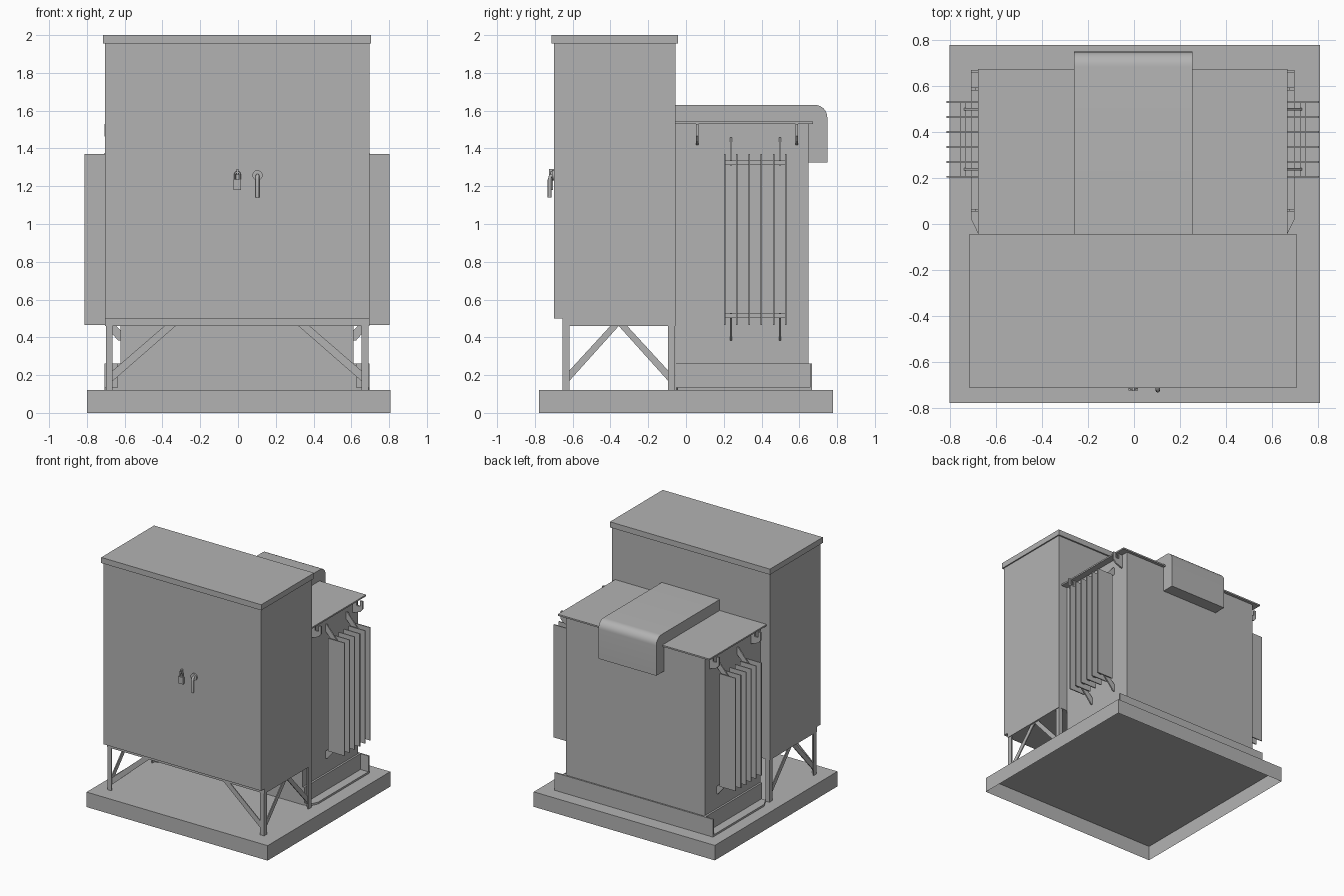
import bpy, bmesh, math
from mathutils import Vector

cube = bpy.data.objects.get("Cube")
if cube:
    bpy.data.objects.remove(cube, do_unlink=True)

grey = bpy.data.materials.new("light_grey_paint")
grey.use_nodes = True
grey.diffuse_color = (0.45, 0.45, 0.45, 1)
grey.node_tree.nodes["Principled BSDF"].inputs["Base Color"].default_value = (0.45, 0.45, 0.45, 1)

CX = -0.005  # mirror plane of the equipment on the plinth


def finish(name, bm, smooth=False):
    bmesh.ops.recalc_face_normals(bm, faces=bm.faces)
    mesh = bpy.data.meshes.new(name)
    bm.to_mesh(mesh)
    bm.free()
    mesh.materials.append(grey)
    ob = bpy.data.objects.new(name, mesh)
    bpy.context.collection.objects.link(ob)
    if smooth:
        bpy.ops.object.select_all(action='DESELECT')
        ob.select_set(True)
        bpy.context.view_layer.objects.active = ob
        bpy.ops.object.shade_smooth_by_angle(angle=math.radians(35))
    return ob


def prism(name, pts, axis, a, b, smooth=False):
    """Extrude a 2D profile along an axis from a to b."""
    def place(p, t):
        return {'x': (t, *p), 'y': (p[0], t, p[1]), 'z': (*p, t)}[axis]
    bm = bmesh.new()
    face = bm.faces.new([bm.verts.new(place(p, a)) for p in pts])
    new = bmesh.ops.extrude_face_region(bm, geom=[face])["geom"]
    shift = Vector(place((0, 0), b - a))
    bmesh.ops.translate(bm, vec=shift, verts=[v for v in new if isinstance(v, bmesh.types.BMVert)])
    return finish(name, bm, smooth)


def box(name, x, y, z):
    return prism(name, [(x[0], y[0]), (x[1], y[0]), (x[1], y[1]), (x[0], y[1])], 'z', *z)


def tube(name, pts, radius):
    """Round rod along a path."""
    cu = bpy.data.curves.new(name, 'CURVE')
    cu.dimensions = '3D'
    cu.bevel_depth, cu.bevel_resolution, cu.use_fill_caps = radius, 2, True
    sp = cu.splines.new('POLY')
    sp.points.add(len(pts) - 1)
    for p, co in zip(sp.points, pts):
        p.co = (*co, 1)
    cu.materials.append(grey)
    ob = bpy.data.objects.new(name, cu)
    bpy.context.collection.objects.link(ob)


def span(s, a, b):
    """Mirrored x range, lowest first."""
    return sorted((CX + s * a, CX + s * b))


# Plinth: a shallow tray, open underneath
plinth = box("plinth", (-0.8, 0.807), (-0.777, 0.777), (0, 0.12))
bm = bmesh.new()
bm.from_mesh(plinth.data)
bm.faces.ensure_lookup_table()
bmesh.ops.delete(bm, geom=[f for f in bm.faces if f.normal.z < -0.5], context='FACES')
bm.to_mesh(plinth.data)
bm.free()

# Cabinet with door panel and lid
box("cabinet_body", span(1, -0.7, 0.7), (-0.655, -0.055), (0.46, 1.955))
box("cabinet_door", span(1, -0.7, 0.7), (-0.7, -0.655), (0.5, 1.955))
box("cabinet_lid", span(1, -0.71, 0.71), (-0.712, -0.043), (1.955, 2.0))

# Angle-section legs and diagonal braces
T = 0.008
for s, side in ((1, "left"), (-1, "right")):
    for end, y, d in (("front", -0.655, 1), ("rear", -0.057, -1)):
        x = CX + s * 0.695
        pts = [(x, y), (x - s * 0.035, y), (x - s * 0.035, y + d * T),
               (x - s * T, y + d * T), (x - s * T, y + d * 0.037), (x, y + d * 0.037)]
        prism(f"{end}_leg_{side}", pts, 'z', 0.12, 0.46)
        # brace across the front or back
        pts = [(CX + s * a, z) for a, z in ((0.68, 0.15), (0.68, 0.205), (0.385, 0.46), (0.325, 0.46))]
        if end == "front":
            prism(f"front_brace_{side}", pts, 'y', y + d * T, y + d * 2 * T)
        # brace along the side, meeting the other at the middle
        m = -0.356
        e = y + d * 0.02
        pts = [(e, 0.15), (e, 0.205), (m - d * 0.045, 0.46), (m, 0.46)]
        prism(f"side_brace_{end}_{side}", pts, 'x', x - s * T, x - s * 2 * T)

# Tank with thin cover
box("tank", span(1, -0.617, 0.617), (-0.055, 0.648), (0.12, 1.53))
box("tank_cover", span(1, -0.672, 0.672), (-0.055, 0.672), (1.53, 1.542))

# Tank base: back plate, side plates and bottom flanges
box("base_back_plate", span(1, -0.702, 0.702), (0.657, 0.668), (0.12, 0.262))
for s, side in ((1, "left"), (-1, "right")):
    box(f"base_side_plate_{side}", span(s, 0.615, 0.632), (-0.055, 0.66), (0.12, 0.262))
    pts = [(CX + s * a, y) for a, y in ((0.6, -0.055), (0.67, -0.045), (0.702, 0.02), (0.702, 0.66), (0.6, 0.66))]
    prism(f"base_flange_{side}", pts, 'z', 0.12, 0.135)

# Rounded cable hood over the cover and down the back
R = 0.065
arc = [(0.748 - R + R * math.sin(t), 1.63 - R + R * math.cos(t))
       for t in (math.pi / 16 * i for i in range(9))]
hood = [(-0.055, 1.535), (-0.055, 1.63)] + arc + [(0.748, 1.325), (0.64, 1.325), (0.64, 1.535)]
prism("cable_hood", hood, 'x', -0.26, 0.253, smooth=True)

# Radiators, gussets and lifting hooks on both sides
for s, side in ((1, "left"), (-1, "right")):
    for i in range(6):
        y = 0.205 + i * 0.0648
        box(f"radiator_fin_{i + 1}_{side}", span(s, 0.665, 0.808), (y - 0.004, y + 0.004), (0.465, 1.37))
    for pos, z in (("lower", 0.515), ("upper", 1.325)):
        d = 1 if pos == "upper" else -1
        box(f"radiator_header_{pos}_{side}", span(s, 0.725, 0.75), (0.205, 0.529), (z - 0.012, z + 0.012))
        for y in (0.238, 0.498):
            pts = [(CX + s * a, z + d * h) for a, h in
                   ((0.61, 0.085), (0.61, 0.132), (0.63, 0.132), (0.735, 0.01), (0.735, -0.015), (0.705, -0.015))]
            prism(f"radiator_gusset_{pos}_{side}", pts, 'y', y - 0.005, y + 0.005)
    for y in (0.06, 0.586):
        pts = [(CX + s * a, z) for a, z in
               ((0.61, 1.528), (0.65, 1.528), (0.65, 1.485), (0.68, 1.485), (0.68, 1.53), (0.702, 1.53),
                (0.702, 1.465), (0.68, 1.44), (0.61, 1.415))]
        prism(f"lifting_hook_{side}", pts, 'y', y - 0.006, y + 0.006)

# Door handle: round boss, neck and drooping lever
HX = 0.103
ring = [(HX + 0.027 * math.cos(math.tau * i / 20), 1.258 + 0.027 * math.sin(math.tau * i / 20)) for i in range(20)]
prism("handle_boss", ring, 'y', -0.7, -0.71, smooth=True)
tube("handle_lever", [(HX, -0.7, 1.258), (HX, -0.717, 1.255), (HX, -0.722, 1.235), (HX, -0.722, 1.14)], 0.01)

# Padlock with hasp
box("padlock_body", (-0.023, 0.017), (-0.722, -0.704), (1.18, 1.235))
loop = [(-0.003 + 0.013 * math.cos(math.pi * i / 8), -0.713, 1.262 + 0.013 * math.sin(math.pi * i / 8)) for i in range(9)]
tube("padlock_shackle", [(0.01, -0.713, 1.23)] + loop + [(-0.016, -0.713, 1.23)], 0.005)
box("padlock_hasp", (-0.009, 0.003), (-0.725, -0.695), (1.26, 1.29))
